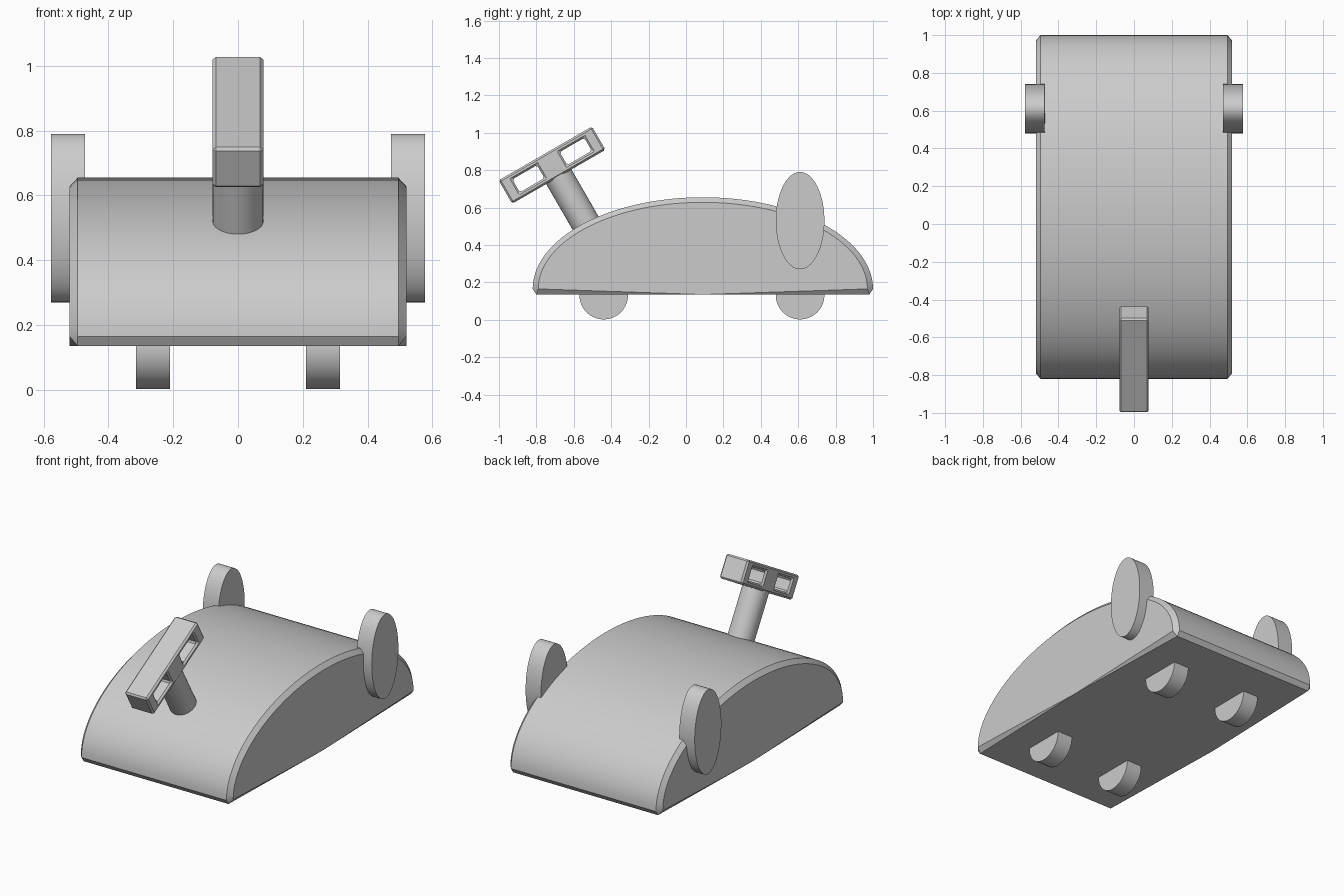
import bpy, bmesh, math
from mathutils import Matrix, Vector

default = bpy.data.objects.get("Cube")
if default:
    bpy.data.objects.remove(default, do_unlink=True)

grey = bpy.data.materials.new("plain grey")
grey.use_nodes = True
COLOUR = (0.6, 0.6, 0.6, 1)
grey.diffuse_color = COLOUR
grey.node_tree.nodes["Principled BSDF"].inputs["Base Color"].default_value = COLOUR


def finish(bm, name):
    bmesh.ops.recalc_face_normals(bm, faces=bm.faces)
    mesh = bpy.data.meshes.new(name)
    bm.to_mesh(mesh)
    bm.free()
    mesh.materials.append(grey)
    obj = bpy.data.objects.new(name, mesh)
    bpy.context.collection.objects.link(obj)
    bpy.ops.object.select_all(action='DESELECT')
    obj.select_set(True)
    bpy.context.view_layer.objects.active = obj
    bpy.ops.object.shade_smooth_by_angle(angle=math.radians(30))
    return obj


def cylinder(name, matrix, depth):
    bm = bmesh.new()
    bmesh.ops.create_cone(bm, cap_ends=True, segments=64, radius1=1, radius2=1,
                          depth=depth, matrix=matrix)
    return finish(bm, name)


# Domed body: half ellipse with chamfered rims and a tapering lower chamfer
MID, SILL, FLOOR, STEPS = 0.09, 0.165, 0.135, 48
bm = bmesh.new()


def arc(x, ry, rz):
    angles = [math.pi * i / STEPS for i in range(STEPS + 1)]
    return [bm.verts.new((x, MID - ry * math.cos(a), SILL + rz * math.sin(a)))
            for a in angles]


sides = []
for s in (-1, 1):
    outer = arc(s * 0.495, 0.91, 0.49)
    inner = arc(s * 0.52, 0.88, 0.463)
    low = [bm.verts.new((s * 0.495, MID + e * 0.89, FLOOR)) for e in (-1, 1)]
    middle = bm.verts.new((s * 0.52, MID, FLOOR))
    bm.faces.new(inner + [middle])
    for i in range(STEPS):
        bm.faces.new((outer[i], outer[i + 1], inner[i + 1], inner[i]))
    for k, end in enumerate((0, -1)):
        bm.faces.new((outer[end], inner[end], low[k]))
        bm.faces.new((inner[end], middle, low[k]))
    sides.append((outer, low, middle))
(lo, ll, lm), (ro, rl, rm) = sides
for i in range(STEPS):
    bm.faces.new((lo[i], lo[i + 1], ro[i + 1], ro[i]))
for k, end in enumerate((0, -1)):
    bm.faces.new((lo[end], ro[end], rl[k], ll[k]))
bm.faces.new((ll[0], lm, ll[1], rl[1], rm, rl[0]))
finish(bm, "body")

# Wheels under the body and tall oval discs at the rear
sideways = Matrix.Rotation(math.pi / 2, 4, 'Y')


def disc(name, x, y, z, ry, rz, width):
    cylinder(name, Matrix.Translation((x, y, z))
             @ Matrix.Diagonal((1, ry, rz, 1)) @ sideways, width)


for side, s in (("left", 1), ("right", -1)):
    disc("front_wheel_" + side, s * 0.262, -0.44, 0.132, 0.13, 0.13, 0.105)
    disc("rear_wheel_" + side, s * 0.262, 0.61, 0.132, 0.13, 0.13, 0.105)
    disc("rear_oval_" + side, s * 0.525, 0.61, 0.53, 0.13, 0.26, 0.105)

# Tilted steering column and handle share one frame
tilt = Matrix.Translation((0, -0.716, 0.827)) @ Matrix.Rotation(math.radians(30), 4, 'X')
cylinder("steering_column", tilt @ Matrix.Translation((0, 0, -0.29))
         @ Matrix.Diagonal((0.078, 0.078, 1, 1)), 0.45)

# Handle: a bar with two windows cut right through
us = (-0.288, -0.222, -0.07, 0.07, 0.222, 0.288)
vs = (-0.072, -0.04, 0.04, 0.072)
bm = bmesh.new()
grid = [[bm.verts.new((-0.078, u, v)) for v in vs] for u in us]
for i in range(5):
    for j in range(3):
        if j == 1 and i in (1, 3):
            continue
        bm.faces.new((grid[i][j], grid[i + 1][j], grid[i + 1][j + 1], grid[i][j + 1]))
new = bmesh.ops.extrude_face_region(bm, geom=bm.faces[:], use_keep_orig=True)["geom"]
bmesh.ops.translate(bm, vec=Vector((0.156, 0, 0)),
                    verts=[g for g in new if isinstance(g, bmesh.types.BMVert)])
bmesh.ops.recalc_face_normals(bm, faces=bm.faces)
sharp = [e for e in bm.edges if len(e.link_faces) == 2 and e.calc_face_angle() > 1]
bmesh.ops.bevel(bm, geom=sharp, offset=0.01, segments=1, affect='EDGES')
bm.transform(tilt)
finish(bm, "steering_handle")
